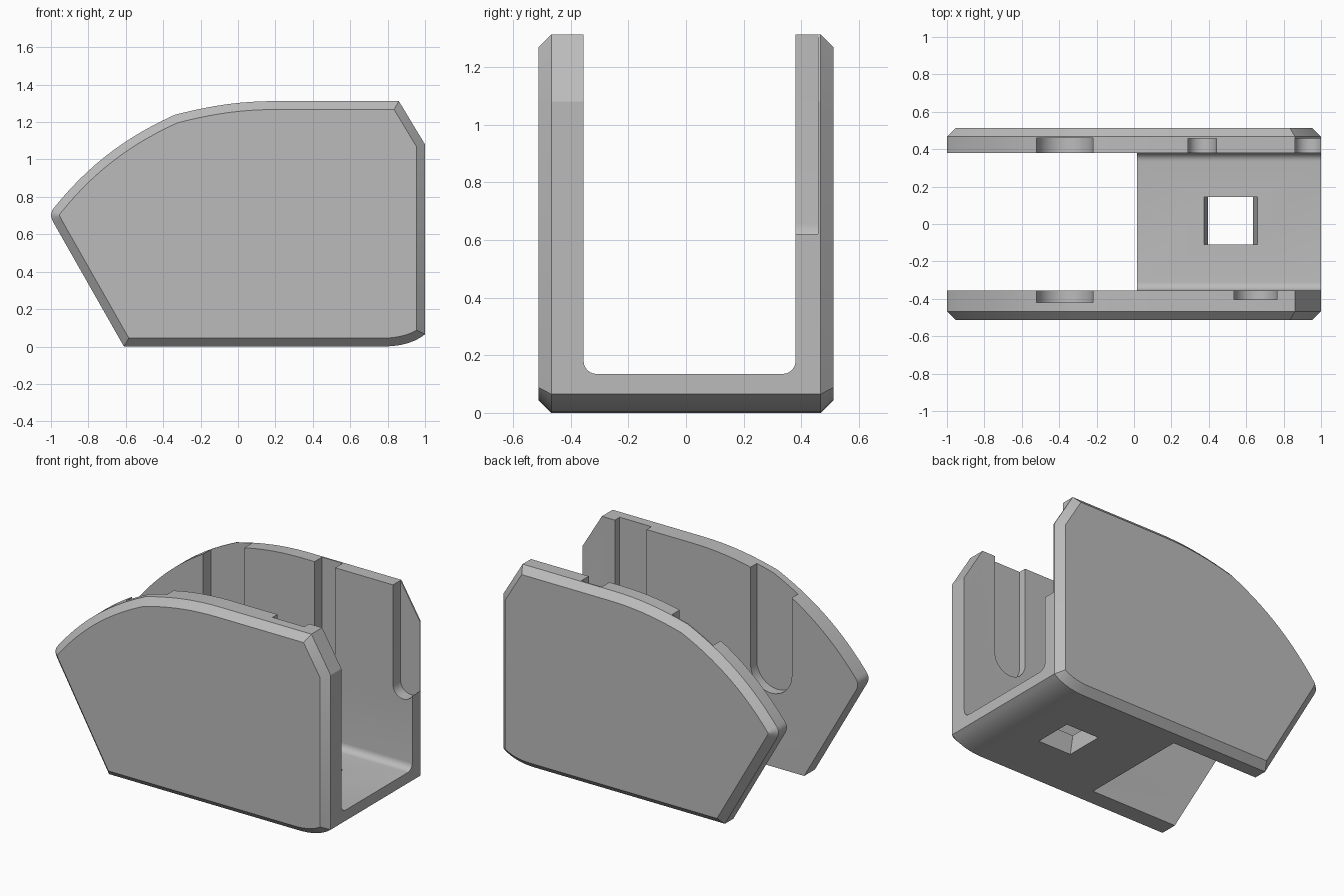
import bpy, bmesh, math
from mathutils import Vector
from mathutils.geometry import interpolate_bezier

if "Cube" in bpy.data.objects:
    bpy.data.objects.remove(bpy.data.objects["Cube"])

grey = bpy.data.materials.new("mid grey")
grey.use_nodes = True
color = (0.5, 0.5, 0.5, 1)
grey.diffuse_color = color
grey.node_tree.nodes["Principled BSDF"].inputs["Base Color"].default_value = color

WALL_Y = 0.512           # outer faces
FRONT_IN, BACK_IN = -0.355, 0.38   # inner faces
CHAMFER = 0.045
TOP = 1.312


def loft(name, rings):
    """Closed solid through matching rings of points."""
    bm = bmesh.new()
    loops = [[bm.verts.new(p) for p in ring] for ring in rings]
    n = len(loops[0])
    for a, b in zip(loops, loops[1:]):
        for i in range(n):
            j = (i + 1) % n
            bm.faces.new((a[i], a[j], b[j], b[i]))
    bm.faces.new(loops[0])
    bm.faces.new(loops[-1])
    bmesh.ops.recalc_face_normals(bm, faces=bm.faces[:])
    mesh = bpy.data.meshes.new(name)
    bm.to_mesh(mesh)
    bm.free()
    mesh.materials.append(grey)
    obj = bpy.data.objects.new(name, mesh)
    bpy.context.collection.objects.link(obj)
    return obj


def bezier(a, ha, hb, b, count):
    pts = interpolate_bezier(*[Vector((*p, 0)) for p in (a, ha, hb, b)], count)
    return [p.to_2d() for p in pts]


def inset(points, d):
    """Mitred inward offset of a counter-clockwise outline."""
    out = []
    for i, p in enumerate(points):
        e1 = (p - points[i - 1]).normalized()
        e2 = (points[(i + 1) % len(points)] - p).normalized()
        n1, n2 = Vector((-e1.y, e1.x)), Vector((-e2.y, e2.x))
        out.append(p + (n1 + n2) * d / (1 + n1.dot(n2)))
    return out


def arc(cx, cz, r, a0, a1, count):
    return [(cx + r * math.cos(math.radians(a0 + (a1 - a0) * i / count)),
             cz + r * math.sin(math.radians(a0 + (a1 - a0) * i / count)))
            for i in range(count + 1)]


def box(name, x0, x1, y0, y1, z0, z1):
    return loft(name, [[(x0, y0, z), (x1, y0, z), (x1, y1, z), (x0, y1, z)]
                       for z in (z0, z1)])


# Side outline, counter-clockwise seen from the front
outline = [Vector((-0.61, 0))]
outline += bezier((0.79, 0), (0.88, 0.003), (0.95, 0.025), (1, 0.065), 7)
outline += [Vector((1, 1.08)), Vector((0.86, TOP))]
outline += bezier((0.2, TOP), (0, TOP), (-0.16, 1.285), (-0.34, 1.238), 10)
outline += bezier((-0.34, 1.238), (-0.6, 1.12), (-0.8, 0.97), (-0.985, 0.74), 14)[1:]
outline += bezier((-0.985, 0.74), (-1.005, 0.715), (-1.003, 0.69), (-0.985, 0.66), 6)[1:]
small = inset(outline, CHAMFER)

# Body with chamfered outer edges
shoulder = WALL_Y - CHAMFER
body = loft("holder_body", [[(p.x, y, p.y) for p in ring] for ring, y in (
    (small, -WALL_Y), (outline, -shoulder), (outline, shoulder), (small, WALL_Y))])

# Channel between the walls, with filleted floor
floor, r = 0.135, 0.045
channel = [(FRONT_IN, 1.5)]
channel += arc(FRONT_IN + r, floor + r, r, 180, 270, 6)
channel += arc(BACK_IN - r, floor + r, r, 270, 360, 6)
channel += [(BACK_IN, 1.5)]
cutters = [loft("channel_cutter", [[(x, y, z) for y, z in channel] for x in (-1.2, 1.2)])]

# Open bottom at the narrow end
cutters.append(box("open_end_cutter", -1.2, 0.015, FRONT_IN, BACK_IN, -0.1, 0.5))

# Round-bottomed slots in the inner faces: x start, x end, centre height, deep y, inner y
for x0, x1, cz, deep, inner in ((-0.52, -0.22, 0.63, -0.42, -0.3),
                                (0.535, 0.765, 0.66, -0.405, -0.3),
                                (-0.52, -0.22, 0.63, 0.46, 0.3),
                                (0.29, 0.44, 0.657, 0.458, 0.3),
                                (0.86, 1.01, 0.657, 0.458, 0.3)):
    shape = [(x1, 1.5), (x0, 1.5)]
    shape += arc((x0 + x1) / 2, cz, (x1 - x0) / 2, 180, 360, 16)
    cutters.append(loft("slot_cutter", [[(x, y, z) for x, z in shape]
                                        for y in (deep, inner)]))

# Tapered hole through the floor
hole = []
for x0, x1, z in ((0.395, 0.635, 0), (0.375, 0.66, floor)):
    hole.append([(x0, -0.11, z), (x1, -0.11, z), (x1, 0.145, z), (x0, 0.145, z)])
low = [(x, y, -0.1) for x, y, z in hole[0]]
high = [(x, y, 0.3) for x, y, z in hole[1]]
cutters.append(loft("hole_cutter", [low] + hole + [high]))

# Cut everything, then drop the cutters
bpy.context.view_layer.objects.active = body
for cutter in cutters:
    mod = body.modifiers.new("cut", "BOOLEAN")
    mod.operation, mod.solver, mod.object = "DIFFERENCE", "EXACT", cutter
    bpy.ops.object.modifier_apply(modifier=mod.name)
    bpy.data.objects.remove(cutter)

bpy.ops.object.select_all(action="DESELECT")
body.select_set(True)
bpy.ops.object.shade_smooth_by_angle(angle=math.radians(25))
